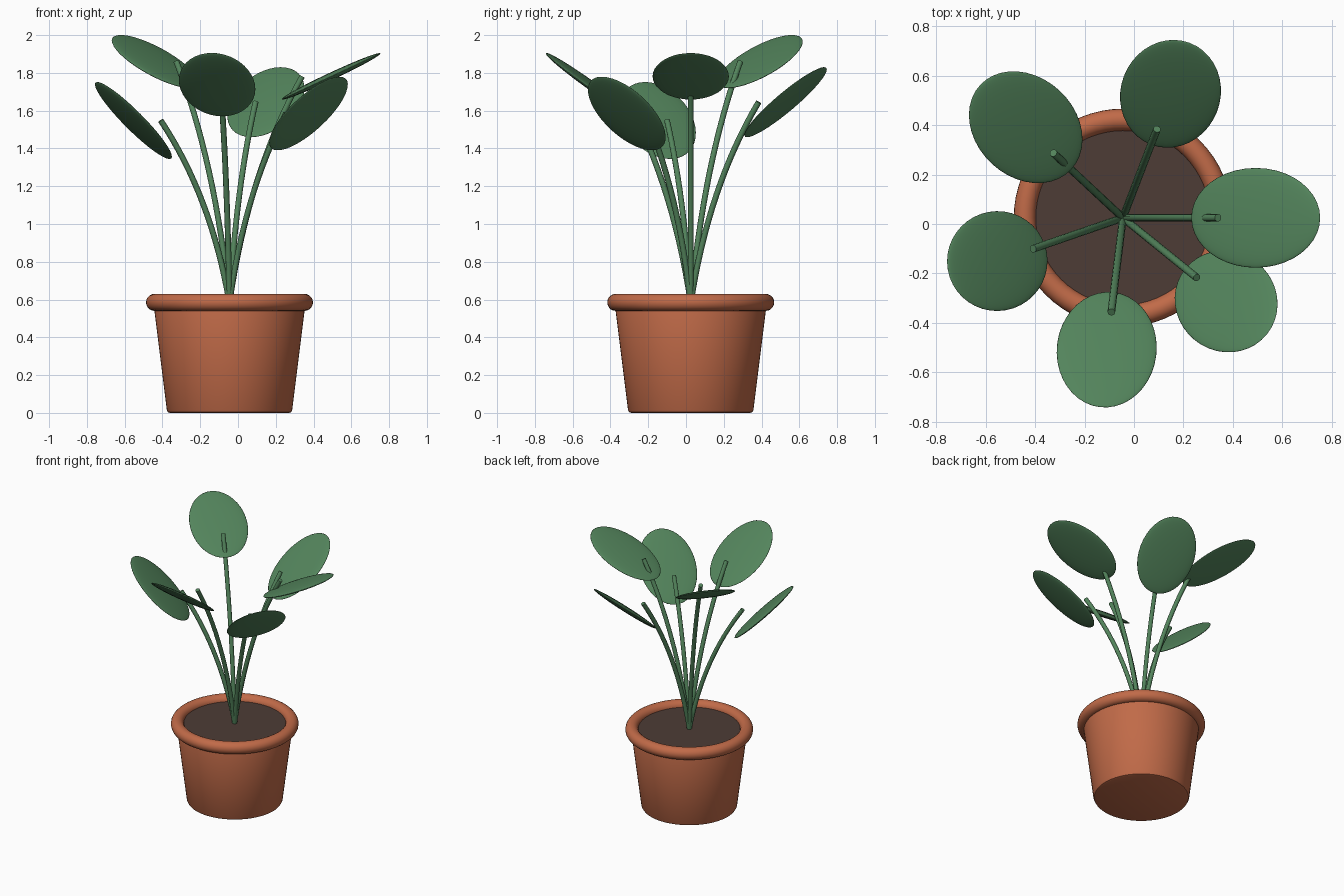
import bpy
import bmesh
import math
from mathutils import Vector

cube = bpy.data.objects.get("Cube")
if cube:
    bpy.data.objects.remove(cube, do_unlink=True)

CX, CY = -0.045, 0.025      # axis of the pot
SOIL_Z = 0.59


def material(name, rgb):
    m = bpy.data.materials.new(name)
    m.use_nodes = True
    colour = (*rgb, 1.0)
    m.diffuse_color = colour
    m.node_tree.nodes["Principled BSDF"].inputs["Base Color"].default_value = colour
    return m


TERRACOTTA = material("terracotta", (0.53, 0.145, 0.065))
SOIL = material("dark soil", (0.074, 0.045, 0.037))
GREEN = material("leaf green", (0.087, 0.232, 0.107))


def finish(obj, name, mat, angle=40):
    """Name, colour and smooth the given object."""
    obj.name = obj.data.name = name
    obj.data.materials.clear()
    obj.data.materials.append(mat)
    bpy.ops.object.select_all(action="DESELECT")
    obj.select_set(True)
    bpy.context.view_layer.objects.active = obj
    bpy.ops.object.shade_smooth_by_angle(angle=math.radians(angle))
    return obj


def lathe(name, profile, mat, steps=64):
    """Spin a radius/height profile around the pot axis."""
    bm = bmesh.new()
    verts = [bm.verts.new((r, 0, z)) for r, z in profile]
    edges = [bm.edges.new(pair) for pair in zip(verts, verts[1:])]
    bmesh.ops.spin(bm, geom=verts + edges, axis=(0, 0, 1), cent=(0, 0, 0),
                   angle=2 * math.pi, steps=steps)
    bmesh.ops.remove_doubles(bm, verts=bm.verts, dist=1e-4)
    bmesh.ops.recalc_face_normals(bm, faces=bm.faces)
    mesh = bpy.data.meshes.new(name)
    bm.to_mesh(mesh)
    bm.free()
    obj = bpy.data.objects.new(name, mesh)
    obj.location = (CX, CY, 0)
    bpy.context.collection.objects.link(obj)
    return finish(obj, name, mat)


# Tapered pot with a softened bottom edge
lathe("pot", [(0, 0), (0.315, 0), (0.326, 0.004), (0.332, 0.015),
              (0.40, 0.56), (0.395, 0.575), (0, 0.575)], TERRACOTTA)

# Rounded rim
bpy.ops.mesh.primitive_torus_add(location=(CX, CY, 0.585), major_radius=0.397,
                                 minor_radius=0.045, major_segments=64,
                                 minor_segments=20)
finish(bpy.context.object, "pot_rim", TERRACOTTA, 60)

# Soil disc
lathe("soil", [(0, 0.55), (0.36, 0.55), (0.36, SOIL_Z), (0, SOIL_Z)], SOIL)


def stem(name, azimuth, top):
    """Tube along a quadratic curve that leans outward."""
    a = math.radians(azimuth)
    out = Vector((math.cos(a), math.sin(a), 0))
    base = Vector((CX, CY, 0))
    p0 = base + Vector((0, 0, 0.58))
    p1 = base + out * 0.10 + Vector((0, 0, 0.58 + 0.58 * (top - 0.58)))
    p2 = base + out * 0.385 + Vector((0, 0, top))
    curve = bpy.data.curves.new(name, "CURVE")
    curve.dimensions = "3D"
    curve.bevel_depth = 0.0155
    curve.bevel_resolution = 3
    curve.use_fill_caps = True
    spline = curve.splines.new("POLY")
    count = 17
    spline.points.add(count - 1)
    for i, point in enumerate(spline.points):
        t = i / (count - 1)
        p = p0 * (1 - t) ** 2 + p1 * 2 * t * (1 - t) + p2 * t * t
        point.co = (*p, 1)
    obj = bpy.data.objects.new(name, curve)
    bpy.context.collection.objects.link(obj)
    bpy.ops.object.select_all(action="DESELECT")
    obj.select_set(True)
    bpy.context.view_layer.objects.active = obj
    bpy.ops.object.convert(target="MESH")
    finish(bpy.context.object, name, GREEN, 50)


def leaf(name, azimuth, height, tilt):
    """Flattened oval whose outer tip is raised."""
    a = math.radians(azimuth)
    reach = 0.538
    bpy.ops.mesh.primitive_uv_sphere_add(
        segments=40, ring_count=20, radius=1,
        location=(CX + reach * math.cos(a), CY + reach * math.sin(a), height),
        rotation=(0, -math.radians(tilt), a))
    obj = bpy.context.object
    obj.scale = (0.288, 0.202, 0.02)
    finish(obj, name, GREEN, 180)


# Six stems, each with one leaf: azimuth, height, leaf tilt
PLANT = [(0, 1.782, 25), (69, 1.645, 40), (137, 1.86, 29),
         (199, 1.548, 45), (263, 1.738, 35.5), (321, 1.585, 42.5)]
for i, (azimuth, height, tilt) in enumerate(PLANT, 1):
    stem(f"stem_{i}", azimuth, height)
    leaf(f"leaf_{i}", azimuth, height, tilt)
